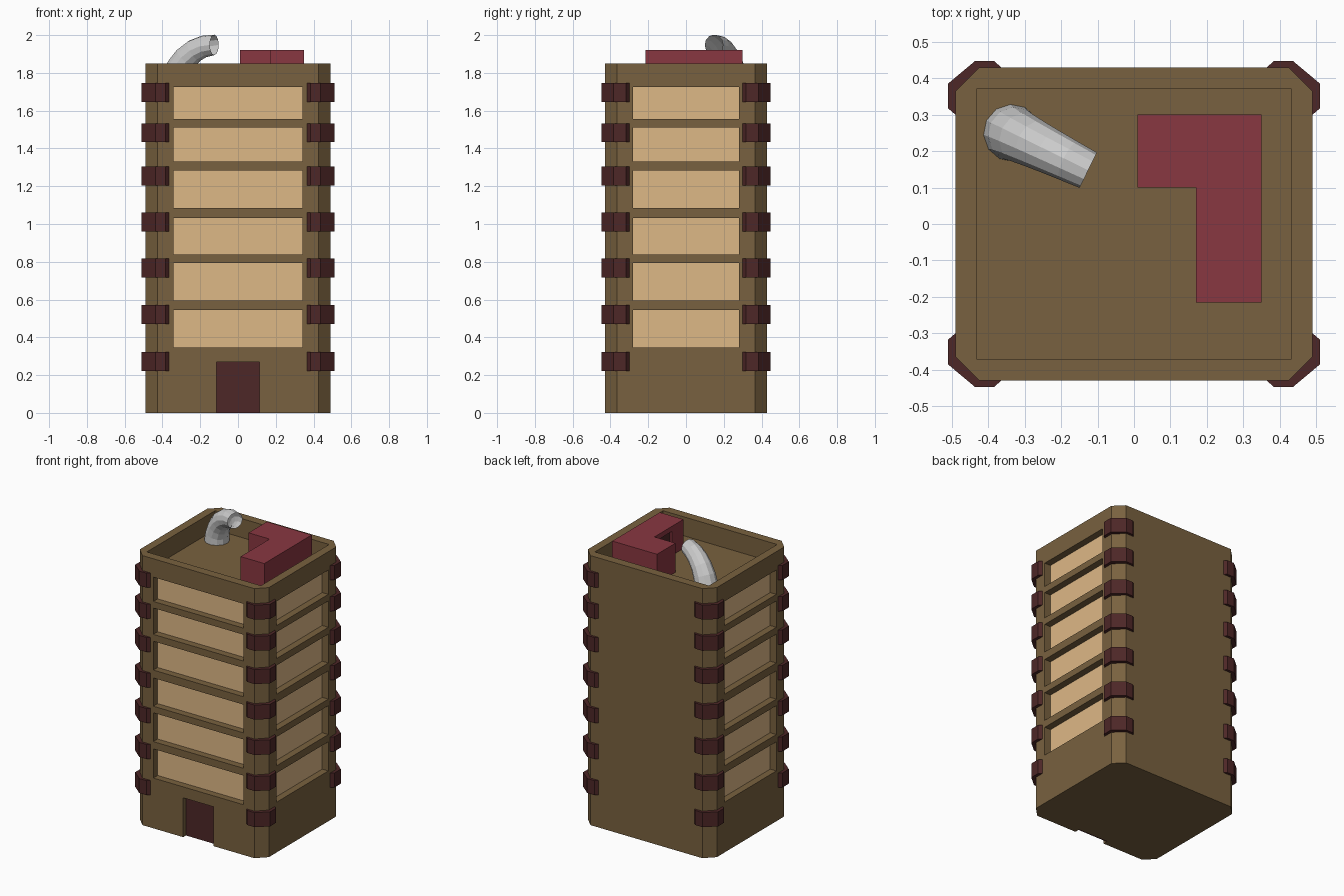
import bpy, bmesh, math
from mathutils import Vector

if "Cube" in bpy.data.objects:
    bpy.data.objects.remove(bpy.data.objects["Cube"])


def material(name, rgb):
    m = bpy.data.materials.new(name)
    m.diffuse_color = (*rgb, 1)
    m.use_nodes = True
    m.node_tree.nodes["Principled BSDF"].inputs["Base Color"].default_value = m.diffuse_color
    return m


BROWN = material("brown_wall", (0.19, 0.12, 0.05))
CREAM = material("cream_window", (0.73, 0.48, 0.24))
DARK = material("dark_trim", (0.075, 0.02, 0.02))
RED = material("red_block", (0.25, 0.038, 0.053))


def finish(name, bm, mat=None):
    bmesh.ops.recalc_face_normals(bm, faces=bm.faces)
    me = bpy.data.meshes.new(name)
    bm.to_mesh(me)
    bm.free()
    ob = bpy.data.objects.new(name, me)
    bpy.context.collection.objects.link(ob)
    if mat:
        me.materials.append(mat)
    return ob


def add_prism(bm, outline, z0, z1):
    low = [bm.verts.new((x, y, z0)) for x, y in outline]
    high = [bm.verts.new((x, y, z1)) for x, y in outline]
    bm.faces.new(low[::-1])
    bm.faces.new(high)
    n = len(outline)
    for i in range(n):
        j = (i + 1) % n
        bm.faces.new((low[i], low[j], high[j], high[i]))


def add_box(bm, x0, x1, y0, y1, z0, z1):
    add_prism(bm, [(x0, y0), (x1, y0), (x1, y1), (x0, y1)], z0, z1)


def cut(ob, cutter):
    mod = ob.modifiers.new("cut", "BOOLEAN")
    mod.operation = "DIFFERENCE"
    mod.solver = "EXACT"
    mod.object = cutter
    bpy.context.view_layer.objects.active = ob
    bpy.ops.object.modifier_apply(modifier=mod.name)
    bpy.data.objects.remove(cutter)


W, D, H, C = 0.49, 0.43, 1.85, 0.065   # half width, half depth, height, chamfer
ROOF = 1.72
FLOORS = [(0.345, 0.545), (0.595, 0.793), (0.838, 1.032),
          (1.086, 1.284), (1.331, 1.512), (1.557, 1.724)]

# Tower with chamfered corners
bm = bmesh.new()
add_prism(bm, [(-W + C, -D), (W - C, -D), (W, -D + C), (W, D - C),
               (W - C, D), (-W + C, D), (-W, D - C), (-W, -D + C)], 0, H)
tower = finish("tower", bm, BROWN)


# Windows on front, right and left, plus the front door
def add_openings(bm, near, far):
    """Boxes from depth near to depth far behind the wall faces."""
    for z0, z1 in FLOORS:
        add_box(bm, -0.342, 0.342, -D + near, -D + far, z0, z1)
        for s in (-1, 1):
            xs = sorted((s * (W - near), s * (W - far)))
            add_box(bm, *xs, -0.28, 0.28, z0, z1)


bm = bmesh.new()
add_openings(bm, -0.05, 0.052)
add_box(bm, -0.115, 0.115, -D - 0.05, -D + 0.035, -0.05, 0.27)
add_box(bm, -0.433, 0.433, -0.37, 0.37, ROOF, H + 0.1)
cut(tower, finish("cutter", bm))

bm = bmesh.new()
add_openings(bm, 0.047, 0.054)
finish("windows", bm, CREAM)

bm = bmesh.new()
add_box(bm, -0.115, 0.115, -D + 0.03, -D + 0.04, 0, 0.27)
finish("front_door", bm, DARK)

# Corner bands wrapped around the chamfers
BAND = [(0.365, 0.43), (0.383, 0.447), (0.437, 0.447), (0.511, 0.385),
        (0.511, 0.318), (0.49, 0.30), (0.47, 0.30), (0.47, 0.36),
        (0.42, 0.41), (0.365, 0.41)]
bm = bmesh.new()
for zc in (0.273, 0.521, 0.768, 1.011, 1.255, 1.483, 1.697):
    for sx in (-1, 1):
        for sy in (-1, 1):
            add_prism(bm, [(sx * x, sy * y) for x, y in BAND], zc - 0.05, zc + 0.05)
finish("corner_bands", bm, DARK)

# L-shaped rooftop block with a small door in its inner wall
bm = bmesh.new()
add_prism(bm, [(0.01, 0.10), (0.17, 0.10), (0.17, -0.215), (0.35, -0.215),
               (0.35, 0.30), (0.01, 0.30)], ROOF - 0.005, 1.92)
block = finish("roof_block", bm, RED)
bm = bmesh.new()
add_box(bm, 0.1, 0.19, -0.09, 0.03, ROOF - 0.05, 1.885)
cut(block, finish("cutter", bm))
bm = bmesh.new()
add_box(bm, 0.185, 0.195, -0.09, 0.03, ROOF, 1.885)
finish("roof_door", bm, DARK)

# Bent, tapering vent pipe with an open end
base = Vector((-0.335, 0.25, ROOF - 0.005))
out = Vector((0.9, -0.44, 0)).normalized()
side = Vector((-out.y, out.x, 0))
up = Vector((0, 0, 1))
BEND, STEPS, SIDES = 0.233, 6, 12
bm = bmesh.new()
rings = []
for i in range(STEPS + 1):
    a = math.pi / 2 * i / STEPS
    r = 0.079 - 0.025 * i / STEPS
    centre = base + out * BEND * (1 - math.cos(a)) + up * BEND * math.sin(a)
    normal = out * math.cos(a) - up * math.sin(a)
    rings.append([bm.verts.new(centre + r * (normal * math.cos(t) + side * math.sin(t)))
                  for t in (2 * math.pi * k / SIDES for k in range(SIDES))])
for r0, r1 in zip(rings, rings[1:]):
    for k in range(SIDES):
        j = (k + 1) % SIDES
        bm.faces.new((r0[k], r0[j], r1[j], r1[k]))
finish("vent_pipe", bm)
